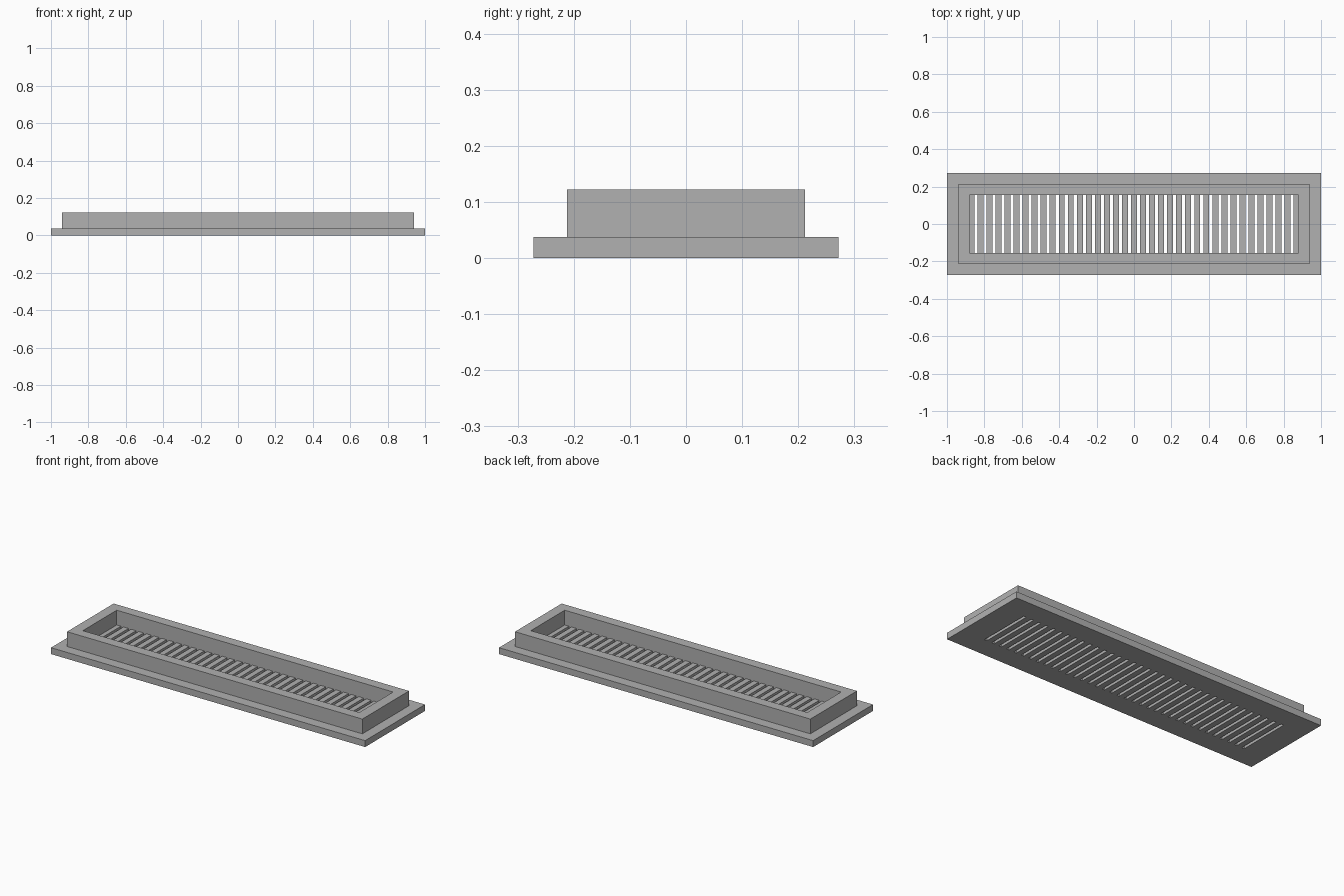
import bpy
import bmesh
from mathutils import Matrix, Vector

if "Cube" in bpy.data.objects:
    bpy.data.objects.remove(bpy.data.objects["Cube"])

PLATE_TOP, RIM_TOP = 0.037, 0.122
INNER_X, INNER_Y = 0.88, 0.154      # half size of the opening
SLOTS, PITCH, SLOT_WIDTH = 36, 0.0483, 0.0165

grey = bpy.data.materials.new("plain grey")
grey.use_nodes = True
colour = (0.44, 0.44, 0.44, 1)
grey.diffuse_color = colour
grey.node_tree.nodes["Principled BSDF"].inputs["Base Color"].default_value = colour


def boxes(name, specs):
    """One object made of boxes given as (centre x, half x, half y, bottom, top)."""
    bm = bmesh.new()
    for x, hx, hy, low, high in specs:
        place = Matrix.Translation(Vector((x, 0, (low + high) / 2)))
        size = Matrix.Diagonal((2 * hx, 2 * hy, high - low, 1))
        bmesh.ops.create_cube(bm, size=1, matrix=place @ size)
    mesh = bpy.data.meshes.new(name)
    bm.to_mesh(mesh)
    bm.free()
    mesh.materials.append(grey)
    obj = bpy.data.objects.new(name, mesh)
    bpy.context.collection.objects.link(obj)
    return obj


def cut(target, cutter):
    mod = target.modifiers.new("opening", 'BOOLEAN')
    mod.operation = 'DIFFERENCE'
    mod.solver = 'EXACT'
    mod.object = cutter
    cutter.hide_render = True
    cutter.hide_viewport = True
    cutter.display_type = 'WIRE'


# Base plate with a row of vent slots
plate = boxes("base_plate", [(0, 1.0, 0.272, 0, PLATE_TOP)])
slots = boxes("slot_cutter", [
    ((i - (SLOTS - 1) / 2) * PITCH, SLOT_WIDTH / 2, INNER_Y, -0.1, 0.2)
    for i in range(SLOTS)])
cut(plate, slots)

# Raised rectangular collar around the slots
collar = boxes("raised_collar", [(0, 0.94, 0.212, PLATE_TOP, RIM_TOP)])
opening = boxes("collar_cutter", [(0, INNER_X, INNER_Y, -0.1, 0.2)])
cut(collar, opening)

# Bake the cuts and remove the cutters
bpy.context.view_layer.update()
depsgraph = bpy.context.evaluated_depsgraph_get()
for obj in (plate, collar):
    baked = bpy.data.meshes.new_from_object(obj.evaluated_get(depsgraph))
    obj.modifiers.clear()
    obj.data = baked
for cutter in (slots, opening):
    bpy.data.objects.remove(cutter)
